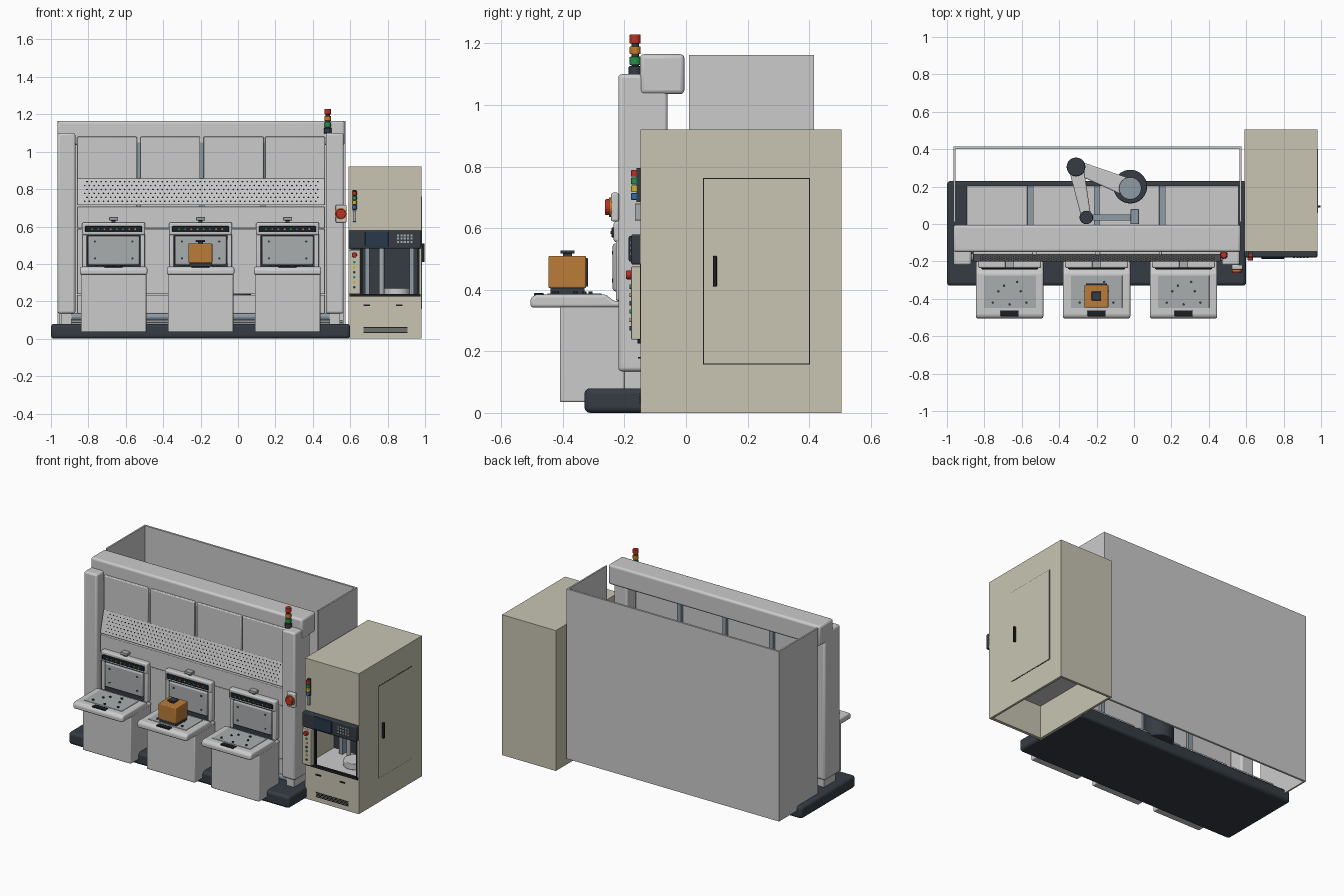
import bpy, bmesh, math
from mathutils import Vector, Matrix

if "Cube" in bpy.data.objects:
    bpy.data.objects.remove(bpy.data.objects["Cube"])

COL = {'dark': (.035, .045, .055), 'black': (.012, .014, .017), 'beige': (.58, .56, .45),
       'steel': (.27, .33, .38), 'grey': (.40, .42, .43), 'light': (.66, .67, .68),
       'orange': (.50, .20, .04), 'red': (.50, .03, .02), 'amber': (.55, .20, .02),
       'green': (.02, .28, .07), 'yellow': (.65, .45, .02), 'blue': (.03, .15, .40),
       'screen': (.02, .04, .07)}
mats = {}


def finish(name, bm, col, bevel=0, smooth=False, segs=3):
    bmesh.ops.recalc_face_normals(bm, faces=bm.faces)
    me = bpy.data.meshes.new(name)
    bm.to_mesh(me)
    bm.free()
    ob = bpy.data.objects.new(name, me)
    bpy.context.collection.objects.link(ob)
    if col:
        if col not in mats:
            mats[col] = bpy.data.materials.new(col)
            mats[col].diffuse_color = (*COL[col], 1)
        me.materials.append(mats[col])
    if bevel:
        m = ob.modifiers.new('bevel', 'BEVEL')
        m.width, m.segments, m.limit_method = bevel, segs, 'ANGLE'
    if bevel or smooth:
        bpy.ops.object.select_all(action='DESELECT')
        ob.select_set(True)
        bpy.context.view_layer.objects.active = ob
        bpy.ops.object.shade_smooth_by_angle(angle=math.radians(35))
    return ob


def box(name, x0, x1, y0, y1, z0, z1, col='light', bevel=0):
    bm = bmesh.new()
    bmesh.ops.create_cube(bm, size=1)
    for v in bm.verts:
        v.co = Vector(((x0 + x1) / 2 + v.co.x * (x1 - x0), (y0 + y1) / 2 + v.co.y * (y1 - y0),
                       (z0 + z1) / 2 + v.co.z * (z1 - z0)))
    return finish(name, bm, col, bevel)


def rod(name, a, b, r, col, sides=24, bevel=0):
    a, b = Vector(a), Vector(b)
    bm = bmesh.new()
    rot = (b - a).to_track_quat('Z', 'Y').to_matrix().to_4x4()
    bmesh.ops.create_cone(bm, cap_ends=True, segments=sides, radius1=r, radius2=r,
                          depth=(b - a).length, matrix=Matrix.Translation((a + b) / 2) @ rot)
    return finish(name, bm, col, bevel, True)


def prism(name, pts, x0, x1, col='light', bevel=0):
    """Extrude a (y, z) profile along x."""
    bm = bmesh.new()
    f = bm.faces.new([bm.verts.new((x0, y, z)) for y, z in pts])
    ext = bmesh.ops.extrude_face_region(bm, geom=[f])['geom']
    bmesh.ops.translate(bm, vec=(x1 - x0, 0, 0), verts=[v for v in ext if isinstance(v, bmesh.types.BMVert)])
    return finish(name, bm, col, bevel)


def link(name, a, b, w0, w1, z0, z1, col):
    """Tapered horizontal robot link."""
    a, b = Vector(a), Vector(b)
    n = (b - a).orthogonal().normalized()
    bm = bmesh.new()
    f = bm.faces.new([bm.verts.new((*p, z0)) for p in (a + n * w0, b + n * w1, b - n * w1, a - n * w0)])
    ext = bmesh.ops.extrude_face_region(bm, geom=[f])['geom']
    bmesh.ops.translate(bm, vec=(0, 0, z1 - z0), verts=[v for v in ext if isinstance(v, bmesh.types.BMVert)])
    finish(name, bm, col, .008)


# plinth, deck plates and rail
box('plinth', -1, .6, -.33, .23, 0, .08, 'dark', .018)
box('deck', -.895, .56, -.05, .2, .08, .088, 'steel')
for i, (a, b) in enumerate([(-.895, -.57), (-.54, -.21), (-.185, .135), (.165, .56)]):
    box(f'deck_plate_{i}', a, b, -.05, .205, .088, .1, 'light', .003)
rod('front_rail', (-.9, -.178, .118), (.5, -.178, .118), .02, 'steel')

# rear enclosure, open at top and bottom
box('enclosure_back', -.965, .575, .402, .415, .05, 1.163)
for n, x in (('left', -.965), ('right', .565)):
    box(f'enclosure_{n}', x, x + .01, .01, .402, .05, 1.163)

# front frame
for n, x in (('left', -.965), ('right', .47)):
    box(f'post_{n}', x, x + .095, -.22, -.06, .135, 1.1, 'light', .012)
    box(f'post_foot_{n}', x + .02, x + .075, -.2, -.08, .07, .14, 'light')
box('top_beam', -.965, .57, -.15, -.005, 1.035, 1.165, 'light', .014)

# front wall: upper panels, perforated slope and lower panel
for i, x in enumerate((-.86, -.522, -.184, .145)):
    box(f'upper_panel_{i}', x, x + .32, -.165, -.14, .84, 1.08, 'light', .005)
for i, x in enumerate((-.532, -.193, .134)):
    box(f'panel_divider_{i}', x - .014, x + .014, -.15, -.12, .1, 1.08, 'steel')
prism('perforated_panel', [(-.165, .857), (-.2, .715), (-.14, .715), (-.14, .857)], -.86, .465, 'light', .003)
bm = bmesh.new()
slope = Matrix.Rotation(math.radians(90) - math.atan2(.035, .142), 4, 'X')
for r in range(6):
    z = .735 + r * .021
    y = -.2 + .035 * (z - .715) / .142 - .0015
    for c in range(50):
        x = -.82 + c * .0252 + (r % 2) * .0126
        bmesh.ops.create_circle(bm, cap_ends=True, segments=6, radius=.0048,
                                matrix=Matrix.Translation((x, y, z)) @ slope)
finish('vent_holes', bm, 'black')
box('name_panel', -.86, .465, -.2, -.14, .59, .706, 'light', .004)
box('middle_panel', -.86, .465, -.195, -.14, .238, .588, 'light', .004)
box('lower_panel', -.86, .465, -.19, -.14, .135, .235, 'light', .004)

# three load ports
for i, cx in enumerate((-.665, -.2, .265)):
    p = f'port{i}_'
    box(p + 'body', cx - .175, cx + .175, -.41, -.2, .035, .36, 'light', .006)
    prism(p + 'table', [(-.505, .342), (-.505, .372), (-.49, .385), (-.26, .385), (-.235, .363), (-.2, .363),
                        (-.2, .342)], cx - .18, cx + .18, 'light', .01)
    box(p + 'top_plate', cx - .138, cx + .138, -.45, -.275, .383, .388, 'grey', .002)
    box(p + 'table_handle', cx - .048, cx + .048, -.494, -.462, .38, .389, 'black', .003)
    for j, (dx, y) in enumerate([(-.06, -.36), (.06, -.36), (0, -.43), (-.03, -.33), (.04, -.31), (-.09, -.42), (.09, -.42)]):
        rod(f'{p}pin_{j}', (cx + dx, y, .385), (cx + dx, y, .395), .007, 'dark', 10)
    # door with frame and indicator head
    box(p + 'door_surround', cx - .15, cx + .15, -.222, -.19, .36, .56, 'dark', .004)
    box(p + 'door', cx - .138, cx + .138, -.238, -.2, .395, .55, 'grey', .008)
    for j, (dx, z) in enumerate([(-.1, .43), (.1, .43), (-.1, .52), (.1, .52)]):
        rod(f'{p}door_screw_{j}', (cx + dx, -.241, z), (cx + dx, -.23, z), .006, 'dark', 10)
    for s in (-1, 1):
        box(f'{p}frame_side_{s}', cx + s * .155 - .012, cx + s * .155 + .012, -.228, -.19, .365, .57, 'light', .005)
    box(p + 'head', cx - .168, cx + .168, -.235, -.19, .555, .622, 'light', .008)
    box(p + 'indicator_bar', cx - .152, cx + .152, -.242, -.22, .57, .602, 'black', .004)
    for j in range(8):
        x = cx - .115 + j * .033
        rod(f'{p}lamp_{j}', (x, -.2445, .586), (x, -.24, .586), .005, ('green', 'blue', 'amber', 'steel')[j % 4], 8)
    box(p + 'sensor_stem', cx - .01, cx + .01, -.22, -.19, .62, .64, 'dark')
    box(p + 'sensor', cx - .024, cx + .024, -.235, -.19, .633, .65, 'grey', .003)

# wafer carrier on the middle port
box('carrier_foot', -.26, -.14, -.44, -.33, .387, .408, 'dark')
box('carrier', -.265, -.137, -.447, -.325, .405, .51, 'orange', .005)
box('carrier_door', -.257, -.145, -.327, -.318, .41, .503, 'dark', .003)
box('carrier_knob_stem', -.215, -.187, -.4, -.37, .505, .52, 'dark')
box('carrier_knob', -.226, -.176, -.408, -.362, .518, .528, 'dark', .002)

# emergency stop on the right post
box('stop_plate', .522, .58, -.243, -.218, .622, .715, 'light', .006)
rod('stop_collar', (.55, -.25, .668), (.55, -.24, .668), .032, 'amber')
rod('stop_button', (.55, -.263, .668), (.55, -.245, .668), .026, 'red', 24, .004)

# signal tower
for n, c, z0, z1 in (('base', 'dark', 1.098, 1.126), ('green', 'green', 1.13, 1.157),
                     ('amber', 'amber', 1.165, 1.19), ('red', 'red', 1.2, 1.229)):
    rod('tower_' + n, (.48, -.165, z0), (.48, -.165, z1), .021 if c == 'dark' else .018, c, 24, .003)
rod('tower_core', (.48, -.165, 1.11), (.48, -.165, 1.21), .012, 'dark')

# robot inside the enclosure
rod('robot_base', (-.02, .2, .06), (-.02, .2, .45), .09, 'dark', 40, .006)
rod('robot_column', (-.02, .19, .45), (-.02, .19, .5), .055, 'steel')
link('robot_upper_arm', (-.02, .19), (-.31, .305), .05, .035, .5, .545, 'light')
rod('robot_shoulder', (-.02, .19, .49), (-.02, .19, .57), .06, 'steel', 32, .005)
rod('robot_elbow', (-.31, .305, .49), (-.31, .305, .63), .05, 'dark', 32, .005)
link('robot_forearm', (-.31, .305), (-.255, .035), .04, .026, .57, .61, 'light')
rod('robot_wrist', (-.255, .035, .56), (-.255, .035, .65), .036, 'dark', 32, .004)
box('end_effector', -.255, .0, .018, .052, .625, .64, 'steel', .002)
box('gripper', -.018, .026, 0, .08, .615, .65, 'steel', .003)

# side cabinet shell, open underneath
X0, X1, Y0, Y1 = .59, .98, -.148, .505
box('cabinet_left', X0, X0 + .015, Y0, Y1, 0, .92, 'beige')
box('cabinet_right', X1 - .015, X1, Y0, Y1, 0, .92, 'beige')
box('cabinet_back', X0 + .015, X1 - .015, Y1 - .015, Y1, 0, .92, 'beige')
box('cabinet_top', X0 + .015, X1 - .015, Y0, Y1 - .015, .905, .92, 'beige')
box('cabinet_upper_front', X0 + .015, X1 - .015, Y0, Y0 + .02, .57, .905, 'beige')
box('cabinet_lower_front', X0 + .015, X1 - .015, Y0, Y0 + .02, 0, .225, 'beige')
box('cabinet_sill', X0 + .005, X1 - .005, -.158, -.14, .225, .24, 'black')
box('chamber_floor', X0 + .015, X1 - .015, -.13, Y1 - .015, .215, .23, 'light')
box('chamber_ceiling', X0 + .015, X1 - .015, -.13, .15, .56, .57, 'dark')
box('chamber_back', X0 + .015, X1 - .015, .13, .15, .23, .56, 'dark')
rod('stage_disc', (.85, .0, .23), (.85, .0, .27), .07, 'light', 40, .004)
rod('stage_column', (.768, .05, .23), (.768, .05, .56), .014, 'grey')
for s, x in enumerate((.69, .93)):
    box(f'chamber_rail_{s}', x - .012, x + .012, .08, .13, .23, .56, 'steel')
for s, x in enumerate((.66, .965)):
    box(f'window_stile_{s}', x - .006, x + .006, -.15, -.135, .24, .49, 'black')

# cabinet control band, button column and lamps
box('control_band', X0, X1, -.178, -.14, .482, .58, 'dark', .006)
box('screen', .68, .805, -.186, -.17, .492, .574, 'screen', .004)
for r in range(3):
    for c in range(5):
        x, z = .85 + c * .018, .512 + r * .018
        box(f'key_{r}_{c}', x, x + .011, -.182, -.175, z, z + .01, 'grey')
box('button_column', X0, .655, -.178, -.14, .238, .475, 'beige', .004)
rod('column_stop', (.622, -.195, .448), (.622, -.175, .448), .014, 'red', 20, .003)
for j in range(6):
    z = .41 - j * .027
    rod(f'column_button_{j}', (.622, -.183, z), (.622, -.175, z), .007, ('green', 'yellow', 'dark')[j % 3], 12)
for j, c in enumerate(('blue', 'yellow', 'green', 'red')):
    rod(f'stack_lamp_{c}', (.623, -.166, .692 + j * .025), (.623, -.166, .714 + j * .025), .012, c, 20, .002)
box('stack_mount', .613, .633, -.16, -.145, .685, .795, 'dark')
box('card_reader', .615, .631, -.166, -.145, .625, .68, 'grey', .002)

# lower front vents and pulls, side door
for j in range(4):
    box(f'vent_slot_{j}', .67, .905, -.1505, -.14, .031 + j * .009, .0355 + j * .009, 'black')
for j, x in enumerate((.67, .845)):
    box(f'drawer_pull_{j}', x, x + .035, -.156, -.14, .176, .182, 'black')
box('side_door_seam', X1 - .005, X1 + .001, .055, .403, .157, .763, 'black')
box('side_door', X1 - .005, X1 + .003, .058, .4, .16, .76, 'beige')
box('side_door_handle', X1, X1 + .018, .087, .1, .41, .51, 'black', .003)

for m in bpy.data.materials:
    if m.users and not m.is_grease_pencil:
        m.use_nodes = True
        m.node_tree.nodes["Principled BSDF"].inputs["Base Color"].default_value = m.diffuse_color
